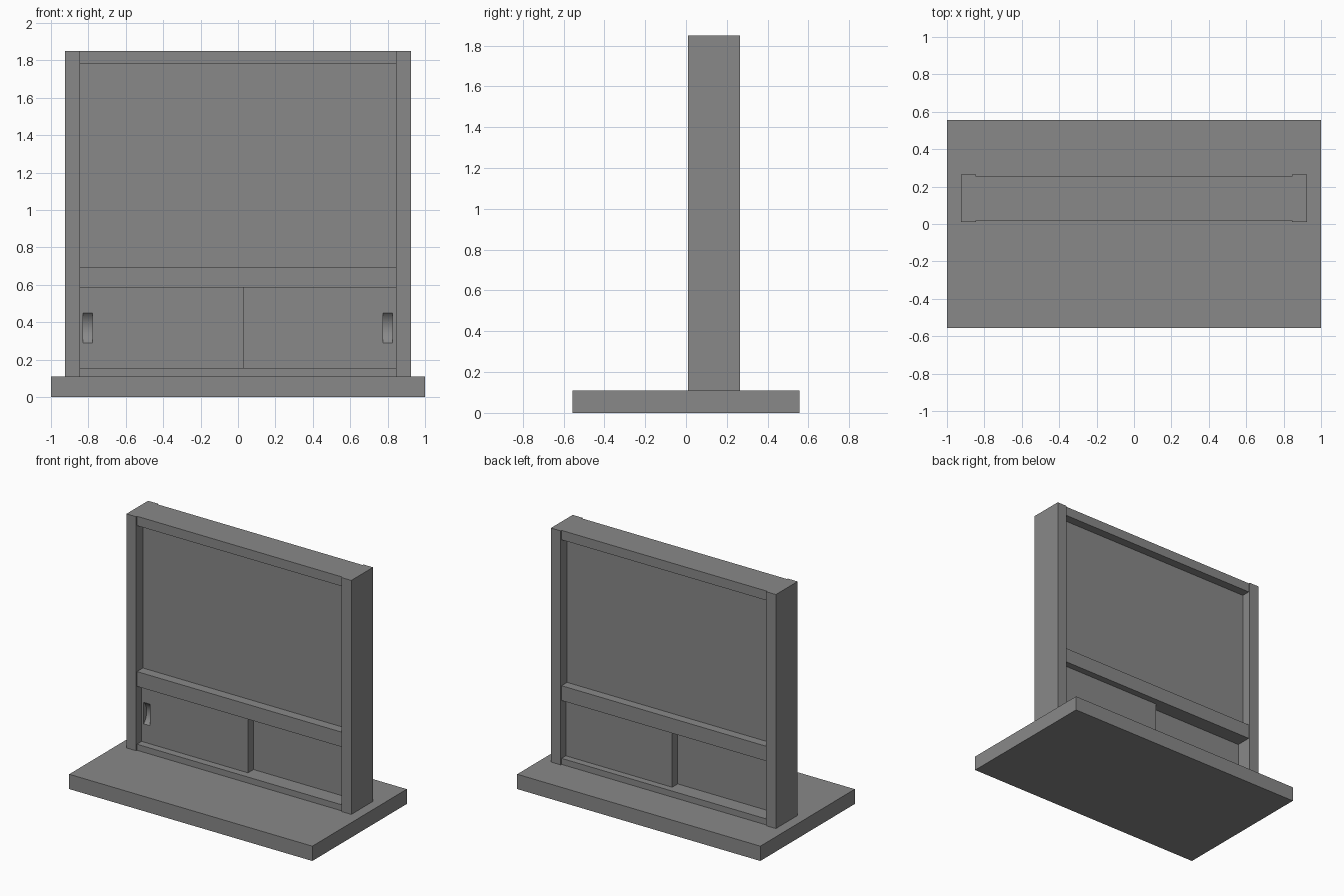
import bpy, bmesh, math
from mathutils import Matrix

cube = bpy.data.objects.get("Cube")
if cube:
    bpy.data.objects.remove(cube, do_unlink=True)

GREY = (0.25, 0.25, 0.25, 1)
mat = bpy.data.materials.new("plain grey")
mat.use_nodes = True
mat.diffuse_color = GREY
mat.node_tree.nodes["Principled BSDF"].inputs["Base Color"].default_value = GREY


def finish(name, bm):
    mesh = bpy.data.meshes.new(name)
    bm.to_mesh(mesh)
    bm.free()
    mesh.materials.append(mat)
    obj = bpy.data.objects.new(name, mesh)
    bpy.context.collection.objects.link(obj)
    return obj


def box(name, x, y, z):
    """Box from (low, high) ranges on each axis."""
    bm = bmesh.new()
    size = [b - a for a, b in (x, y, z)]
    mid = [(a + b) / 2 for a, b in (x, y, z)]
    bmesh.ops.create_cube(bm, size=1, matrix=Matrix.Translation(mid) @ Matrix.Diagonal((*size, 1)))
    return finish(name, bm)


INNER, OUTER = 0.845, 0.925
span = (-INNER, INNER)
rail_y = (0.02, 0.255)

# Base slab and frame
box("base", (-1, 1), (-0.555, 0.555), (0, 0.11))
box("right_post", (-OUTER, -INNER), (0.01, 0.265), (0.11, 1.85))
box("left_post", (INNER, OUTER), (0.01, 0.265), (0.11, 1.85))
box("sill", span, rail_y, (0.11, 0.155))
box("middle_rail", span, rail_y, (0.585, 0.695))
box("top_rail", span, rail_y, (1.78, 1.85))

# Fixed upper pane and two sliding lower panes
box("upper_pane", span, (0.09, 0.19), (0.695, 1.78))
front_pane = box("front_sliding_pane", (-INNER, 0.03), (0.075, 0.14), (0.155, 0.585))
back_pane = box("back_sliding_pane", (-0.03, INNER), (0.14, 0.205), (0.155, 0.585))


def finger_pull(pane, name, x, face_y):
    """Scoop a shallow cylindrical hollow out of the front of a pane."""
    radius, depth = 0.12, 0.035
    half = 0.08
    radius = (half * half + depth * depth) / (2 * depth)
    bm = bmesh.new()
    bmesh.ops.create_cone(
        bm, cap_ends=True, segments=96, radius1=radius, radius2=radius, depth=0.05,
        matrix=Matrix.Translation((x, face_y + depth - radius, 0.37)) @ Matrix.Rotation(math.pi / 2, 4, "Y"))
    cutter = finish(name, bm)
    cutter.hide_render = True
    cutter.hide_viewport = True
    cut = pane.modifiers.new("finger_pull", "BOOLEAN")
    cut.operation = "DIFFERENCE"
    cut.solver = "EXACT"
    cut.object = cutter
    bpy.context.view_layer.objects.active = pane
    pane.select_set(True)
    bpy.ops.object.modifier_apply(modifier=cut.name)
    bpy.ops.object.shade_smooth_by_angle(angle=math.radians(20))
    pane.select_set(False)
    bpy.data.objects.remove(cutter, do_unlink=True)


finger_pull(front_pane, "front_pull_cutter", -0.803, 0.075)
finger_pull(back_pane, "back_pull_cutter", 0.8, 0.14)
